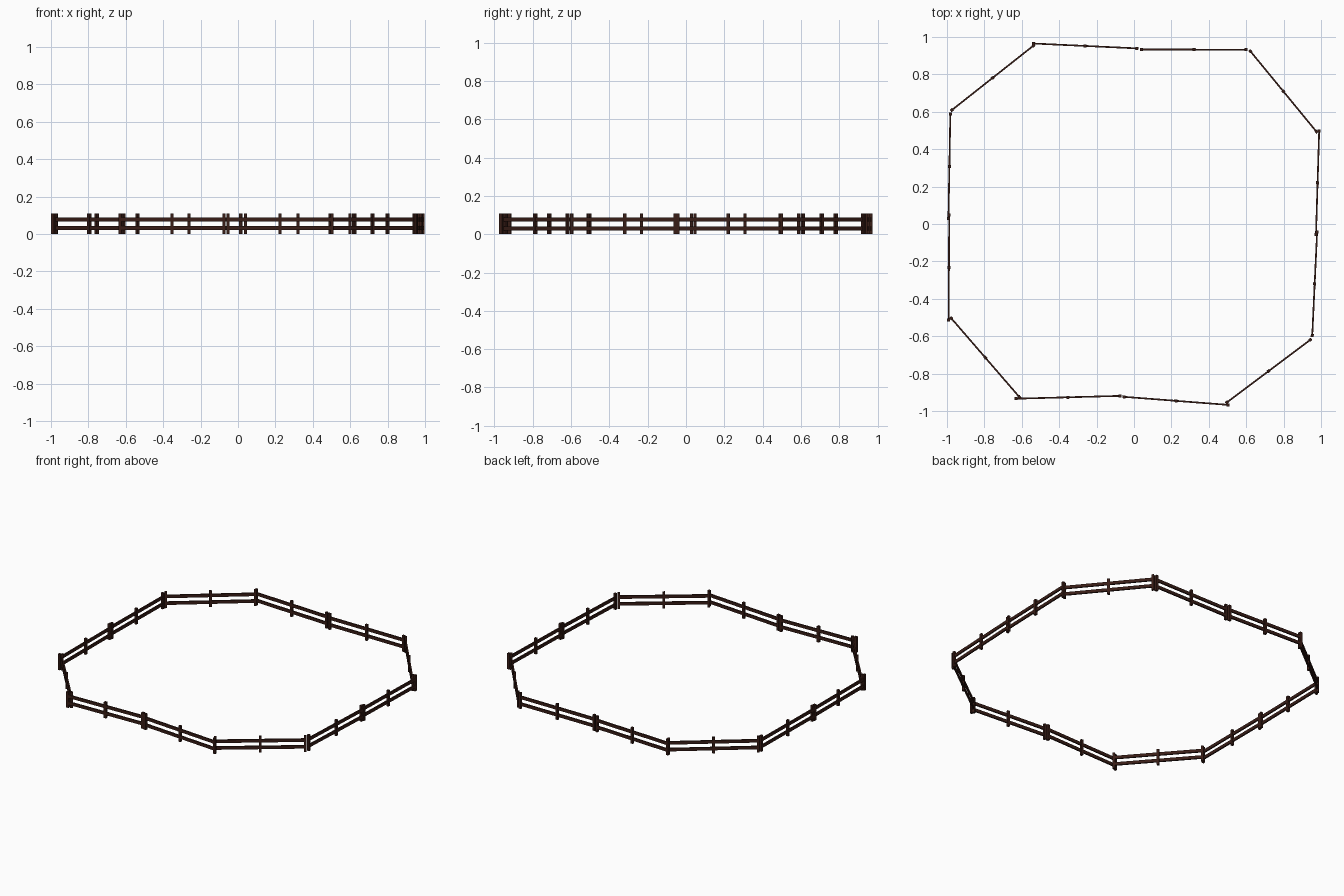
import bpy, math
from mathutils import Vector

if "Cube" in bpy.data.objects:
    bpy.data.objects.remove(bpy.data.objects["Cube"])

wood = bpy.data.materials.new("dark_wood")
wood.diffuse_color = (0.040, 0.012, 0.008, 1)
wood.use_nodes = True
wood.node_tree.nodes["Principled BSDF"].inputs["Base Color"].default_value = wood.diffuse_color

POST_W, POST_H = 0.016, 0.109
RAIL_T, RAIL_H = 0.009, 0.021


def box(name, centre, size, angle):
    bpy.ops.mesh.primitive_cube_add(size=1, location=centre, rotation=(0, 0, angle))
    ob = bpy.context.object
    ob.name = name
    ob.scale = size
    ob.data.materials.append(wood)


def panel(i, start, end):
    a, b = Vector(start), Vector(end)
    a.y -= 0.004
    b.y -= 0.004
    d = b - a
    angle = math.atan2(d.y, d.x)
    # three upright posts
    for k in range(3):
        p = a + d * k / 2
        box(f"fence_{i}_post_{k}", (p.x, p.y, POST_H / 2), (POST_W, POST_W, POST_H), angle)
    # two horizontal rails
    m = (a + b) / 2
    for label, z in (("lower", 0.031), ("upper", 0.077)):
        box(f"fence_{i}_{label}_rail", (m.x, m.y, z), (d.length, RAIL_T, RAIL_H), angle)


# fence panels, clockwise from the back left corner
panels = [
    ((-0.537, 0.969), (0.015, 0.943)),
    ((0.040, 0.937), (0.600, 0.936)),
    ((0.622, 0.928), (0.976, 0.497)),
    ((0.990, 0.502), (0.973, -0.053)),
    ((0.979, -0.038), (0.953, -0.593)),
    ((0.943, -0.615), (0.496, -0.950)),
    ((0.502, -0.963), (-0.053, -0.920)),
    ((-0.075, -0.915), (-0.632, -0.930)),
    ((-0.613, -0.921), (-0.977, -0.500)),
    ((-0.991, -0.508), (-0.988, 0.052)),
    ((-0.992, 0.033), (-0.982, 0.592)),
    ((-0.974, 0.613), (-0.537, 0.958)),
]
for i, (s, e) in enumerate(panels):
    panel(i, s, e)
